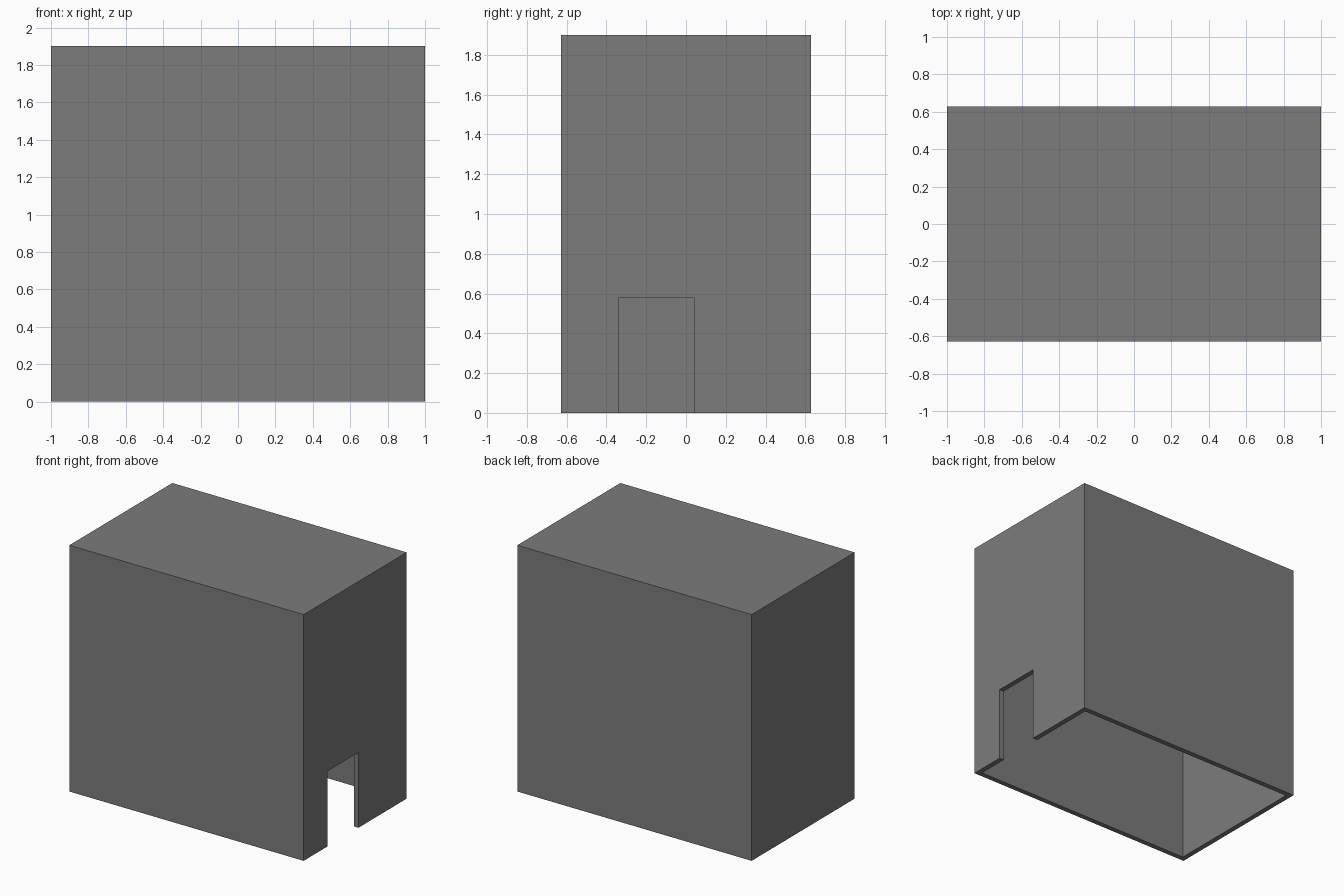
import bpy

default_cube = bpy.data.objects.get("Cube")
if default_cube:
    bpy.data.objects.remove(default_cube, do_unlink=True)

WIDTH, DEPTH, HEIGHT = 2.0, 1.256, 1.9
WALL = 0.04
DOOR_FRONT, DOOR_BACK, DOOR_TOP = -0.34, 0.04, 0.58
BELOW = -0.2  # cutters reach past the open underside


def box(name, low, high):
    """Axis-aligned box between two corners."""
    centre = [(a + b) / 2 for a, b in zip(low, high)]
    bpy.ops.mesh.primitive_cube_add(size=1, location=centre)
    obj = bpy.context.object
    obj.name = name
    obj.scale = [b - a for a, b in zip(low, high)]
    bpy.ops.object.transform_apply(location=True, rotation=False, scale=True)
    return obj


def cut(target, cutter):
    """Subtract the cutter from the target, then discard it."""
    cutter.hide_render = True
    mod = target.modifiers.new("cut", "BOOLEAN")
    mod.operation = "DIFFERENCE"
    mod.solver = "EXACT"
    mod.object = cutter
    bpy.ops.object.select_all(action="DESELECT")
    bpy.context.view_layer.objects.active = target
    target.select_set(True)
    bpy.ops.object.modifier_apply(modifier=mod.name)
    bpy.data.objects.remove(cutter, do_unlink=True)


# Outer shell
x, y = WIDTH / 2, DEPTH / 2
shell = box("box_shell", (-x, -y, 0), (x, y, HEIGHT))

# Hollow interior, open at the bottom
cut(shell, box("cavity_cutter",
               (WALL - x, WALL - y, BELOW),
               (x - WALL, y - WALL, HEIGHT - WALL)))

# Doorway through the left wall
cut(shell, box("doorway_cutter",
               (x - 3 * WALL, DOOR_FRONT, BELOW),
               (x + WALL, DOOR_BACK, DOOR_TOP)))

# Plain grey finish
grey = bpy.data.materials.new("grey")
grey.use_nodes = True
colour = (0.2, 0.2, 0.2, 1)
grey.diffuse_color = colour
grey.node_tree.nodes["Principled BSDF"].inputs["Base Color"].default_value = colour
shell.data.materials.clear()
shell.data.materials.append(grey)
for face in shell.data.polygons:
    face.material_index = 0
    face.use_smooth = False
